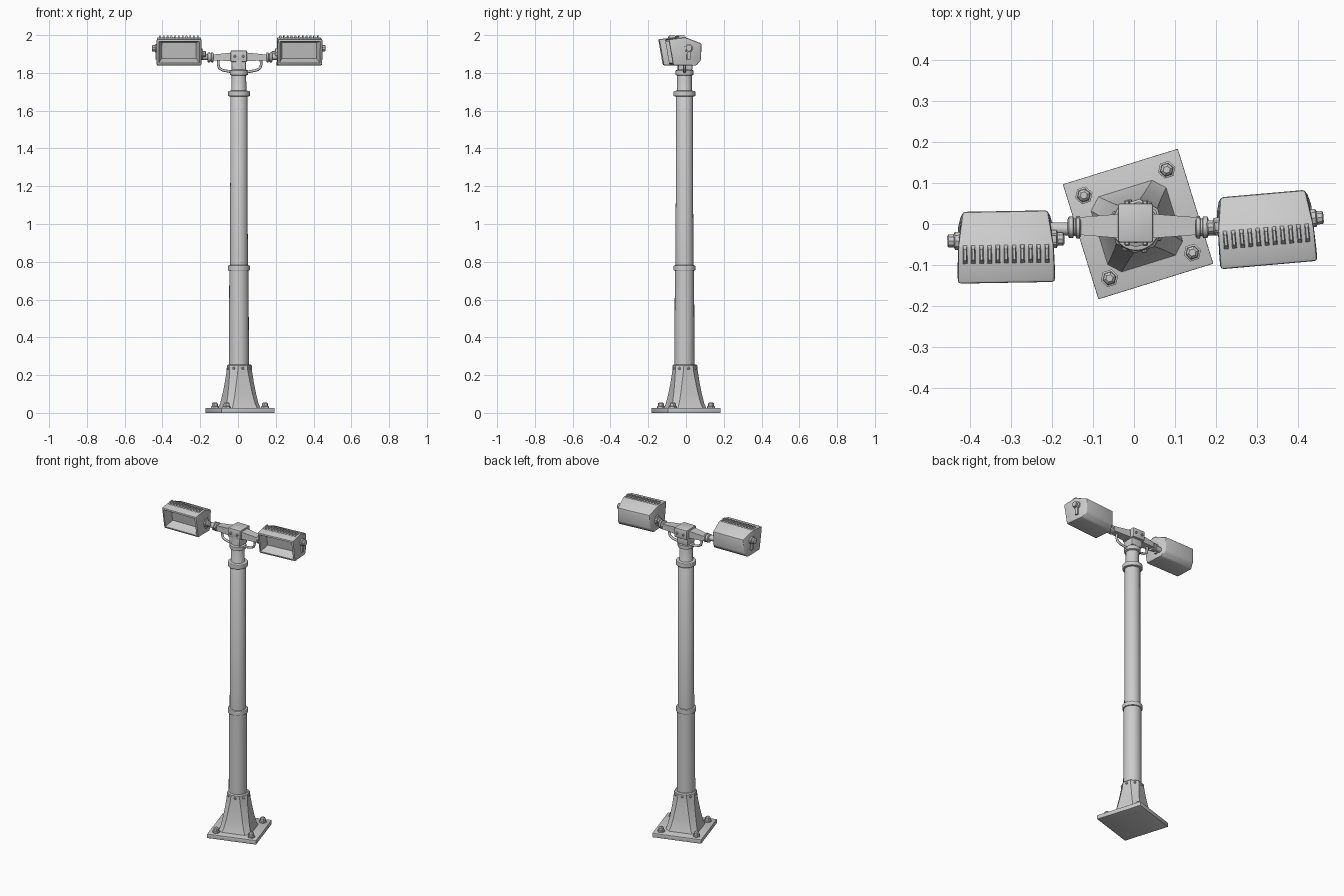
import bpy, bmesh, math
from mathutils import Matrix, Vector

if "Cube" in bpy.data.objects:
    bpy.data.objects.remove(bpy.data.objects["Cube"])

AX, AY = 0.005, -0.008          # pole axis


def finish(name, bm, M=None):
    bmesh.ops.recalc_face_normals(bm, faces=bm.faces)
    if M is not None:
        bm.transform(M)
    me = bpy.data.meshes.new(name)
    bm.to_mesh(me)
    bm.free()
    ob = bpy.data.objects.new(name, me)
    bpy.context.collection.objects.link(ob)
    return ob


def loft(name, rings, M=None, bevel=0):
    bm = bmesh.new()
    vs = [[bm.verts.new(p) for p in r] for r in rings]
    n = len(vs[0])
    for a, b in zip(vs, vs[1:]):
        for i in range(n):
            bm.faces.new((a[i], a[(i + 1) % n], b[(i + 1) % n], b[i]))
    bm.faces.new(vs[0])
    bm.faces.new(vs[-1])
    if bevel:
        bmesh.ops.bevel(bm, geom=bm.edges[:], offset=bevel, segments=2,
                        profile=0.5, affect='EDGES')
    return finish(name, bm, M)


def circle(r, z, n):
    return [(r * math.cos(2 * math.pi * i / n), r * math.sin(2 * math.pi * i / n), z)
            for i in range(n)]


def lathe(name, prof, n=24, M=None):
    return loft(name, [circle(r, z, n) for r, z in prof], M)


def box(name, lo, hi, M=None, bevel=0.0):
    return loft(name, [[(lo[0], lo[1], z), (hi[0], lo[1], z), (hi[0], hi[1], z), (lo[0], hi[1], z)]
                       for z in (lo[2], hi[2])], M, bevel)


def along_x(x, y, z, s=1):
    # local z axis turned to point along s * x
    return Matrix.Translation((x, y, z)) @ Matrix.Rotation(s * math.pi / 2, 4, 'Y')


# base plate with four bolts, turned on the ground
B = Matrix.Translation((0.01, 0, 0)) @ Matrix.Rotation(math.radians(17.2), 4, 'Z')
box("base_plate", (-0.147, -0.147, 0), (0.147, 0.147, 0.026), B, 0.002)
for sx in (-1, 1):
    for sy in (-1, 1):
        T = B @ Matrix.Translation((sx * 0.106, sy * 0.106, 0.02))
        lathe("base_bolt", [(0.022, 0), (0.022, 0.014), (0.017, 0.016), (0.016, 0.03), (0.009, 0.036)], 6, T)


# flared foot: square at the bottom, octagonal at the top
def octo(h, c, z):
    k = h * c
    return [(h, -k, z), (h, k, z), (k, h, z), (-k, h, z), (-h, k, z), (-h, -k, z), (-k, -h, z), (k, -h, z)]


F = Matrix.Translation((AX + 0.002, AY + 0.003, 0)) @ Matrix.Rotation(math.radians(17.2), 4, 'Z')
loft("flared_foot", [octo(0.098, 0.72, 0.02), octo(0.088, 0.68, 0.05), octo(0.078, 0.62, 0.1),
                     octo(0.069, 0.55, 0.16), octo(0.062, 0.45, 0.22), octo(0.061, 0.42, 0.25),
                     octo(0.055, 0.42, 0.256)], F)
for i in range(8):
    R = F @ Matrix.Rotation(i * math.pi / 4, 4, 'Z') @ along_x(0.057, 0, 0.236)
    lathe("foot_rivet", [(0.007, 0), (0.007, 0.008), (0.004, 0.011)], 8, R)

# pole in three stages with two collars
P = Matrix.Translation((AX, AY, 0))
lathe("pole", [(0.053, 0.2), (0.051, 0.765), (0.047, 0.77), (0.045, 1.69), (0.039, 1.7), (0.038, 1.87)], 24, P)
for z, r in ((0.767, 0.058), (1.69, 0.058)):
    lathe("pole_collar", [(r - 0.014, z - 0.016), (r - 0.002, z - 0.013), (r, z - 0.01), (r, z + 0.01),
                          (r - 0.002, z + 0.013), (r - 0.014, z + 0.016)], 24, P)
lathe("neck_collar", [(0.038, 1.785), (0.048, 1.79), (0.048, 1.812), (0.038, 1.818)], 12, P)

# head block, clamp and face bolts
box("head_block", (-0.039, -0.045, 1.858), (0.047, 0.05, 1.918), None, 0.005)
box("head_clamp", (-0.034, -0.042, 1.815), (0.042, 0.034, 1.865), None, 0.005)
for sy in (-1, 1):
    for dx in (-0.022, 0.022):
        T = Matrix.Translation((AX + dx, 0.0025 + sy * 0.045, 1.888)) @ Matrix.Rotation(-sy * math.pi / 2, 4, 'X')
        lathe("head_bolt", [(0.007, 0), (0.007, 0.008), (0.004, 0.011)], 6, T)


# cross arm, end joints and hooped handles
def sect(x, w, lo, hi):
    return [(x, y, z) for y, z in ((-0.005 - w, lo), (-0.005 + w, lo), (-0.005 + w, hi), (-0.005 - w, hi))]


loft("cross_arm", [sect(-0.14, 0.021, 1.867, 1.896), sect(-0.03, 0.03, 1.862, 1.908),
                   sect(0.04, 0.03, 1.862, 1.908), sect(0.16, 0.021, 1.867, 1.896)])
for s, x in ((-1, -0.13), (1, 0.15)):
    lathe("arm_joint", [(0.022, 0), (0.027, 0.003), (0.027, 0.011), (0.021, 0.013), (0.021, 0.017),
                        (0.026, 0.019), (0.026, 0.029), (0.02, 0.032)], 16, along_x(x, -0.008, 1.882, s))
    lathe("arm_pivot", [(0.016, 0), (0.016, 0.075)], 12, along_x(x, -0.012, 1.885, s))
    cu = bpy.data.curves.new("hoop_handle", 'CURVE')
    cu.dimensions = '3D'
    cu.bevel_depth = 0.007
    cu.bevel_resolution = 2
    cu.use_fill_caps = True
    pts = [(0.112, 1.872), (0.114, 1.845), (0.108, 1.825), (0.09, 1.814), (0.03, 1.803)]
    sp = cu.splines.new('POLY')
    sp.points.add(len(pts) - 1)
    for p, (dx, z) in zip(sp.points, pts):
        p.co = (AX + 0.004 + s * dx, -0.008, z, 1)
    bpy.context.collection.objects.link(bpy.data.objects.new("hoop_handle", cu))


# flood lamps: side profile extruded, bevelled, front face recessed
PROFILE = [(-0.09, 1.978), (-0.066, 1.84), (0.055, 1.838), (0.082, 1.865), (0.087, 1.955), (0.0, 1.988)]


def lamp(s, cx, cy, yaw):
    M = Matrix.Translation((cx, cy, 0)) @ Matrix.Rotation(math.radians(yaw), 4, 'Z')
    bm = bmesh.new()
    a, b = ([bm.verts.new((e * (0.119 if y < 0.06 else 0.105), y, z)) for y, z in PROFILE] for e in (-1, 1))
    n = len(PROFILE)
    for i in range(n):
        bm.faces.new((a[i], a[(i + 1) % n], b[(i + 1) % n], b[i]))
    bm.faces.new(a)
    bm.faces.new(b)
    bmesh.ops.recalc_face_normals(bm, faces=bm.faces)
    bmesh.ops.bevel(bm, geom=bm.edges[:], offset=0.008, segments=2, profile=0.5, affect='EDGES')
    bm.normal_update()
    front = max(bm.faces, key=lambda f: -f.normal.y * f.calc_area())
    bmesh.ops.inset_region(bm, faces=[front], thickness=0.006, depth=0)
    bmesh.ops.inset_region(bm, faces=[front], thickness=0.002, depth=-0.014)
    bmesh.ops.inset_region(bm, faces=[front], thickness=0.02, depth=-0.04)
    finish("lamp_housing", bm, M)
    # cooling fins on the top
    for i in range(11):
        x = -0.1 + i * 0.02
        loft("cooling_fin", [[(x + e * w, y, z) for e, y in ((-1, y0), (1, y0), (1, y1), (-1, y1))]
                             for w, y0, y1, z in ((0.007, -0.045, 0.012, 1.975), (0.003, -0.032, -0.006, 1.999))], M)
    # pivot knobs on both ends and a strap on the outer one
    for e in (-1, 1):
        K = M @ along_x(e * 0.11, 0.016, 1.93 if e == s else 1.90, e)
        lathe("pivot_knob", [(0.023, 0), (0.023, 0.014), (0.017, 0.017), (0.017, 0.03), (0.012, 0.033)], 10, K)
        lo, hi = sorted((e * 0.11, e * 0.124))
        box("pivot_strap", (lo, 0.006, 1.87), (hi, 0.026, 1.93), M, 0.002)


lamp(-1, -0.313, -0.055, 1)
lamp(1, 0.322, -0.012, 5)

# smooth shading with sharp edges kept
for ob in bpy.context.scene.objects:
    ob.select_set(ob.type == 'MESH')
    if ob.type == 'MESH':
        bpy.context.view_layer.objects.active = ob
bpy.ops.object.shade_smooth_by_angle(angle=math.radians(32))
